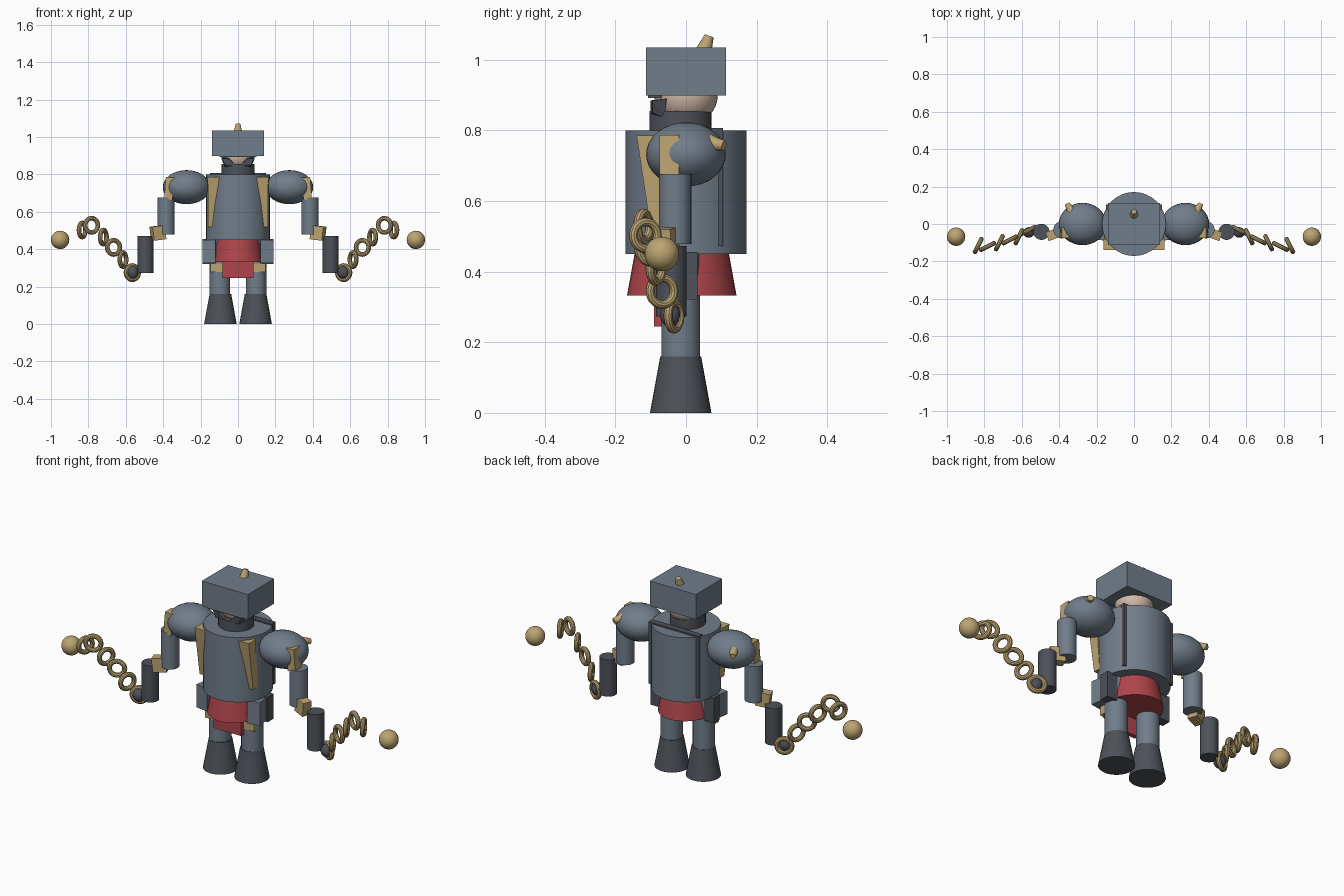
import bpy
import bmesh
from mathutils import Vector

if "Cube" in bpy.data.objects:
    bpy.data.objects.remove(bpy.data.objects["Cube"])


def make_material(name, rgb):
    mat = bpy.data.materials.new(name)
    mat.use_nodes = True
    mat.diffuse_color = (*rgb, 1)
    mat.node_tree.nodes["Principled BSDF"].inputs["Base Color"].default_value = (*rgb, 1)
    return mat


STEEL = make_material("blue steel", (0.165, 0.205, 0.255))
DARK = make_material("dark iron", (0.075, 0.084, 0.1))
GOLD = make_material("brass", (0.5, 0.37, 0.165))
RED = make_material("red cloth", (0.43, 0.06, 0.07))
SKIN = make_material("skin", (0.65, 0.49, 0.4))


def finish(name, mat, smooth=True):
    obj = bpy.context.object
    obj.name = name
    obj.data.materials.append(mat)
    bpy.ops.object.transform_apply(location=False, rotation=True, scale=True)
    if smooth:
        bpy.ops.object.shade_smooth_by_angle()
    return obj


def box(name, mat, center, size, rot=(0, 0, 0)):
    bpy.ops.mesh.primitive_cube_add(size=1, location=center, rotation=rot)
    bpy.context.object.scale = size
    return finish(name, mat, False)


def cone(name, mat, start, end, r1, r2=None, scale=(1, 1, 1)):
    """Cylinder or frustum between two points."""
    a, b = Vector(start), Vector(end)
    turn = (b - a).to_track_quat("Z", "Y").to_euler()
    bpy.ops.mesh.primitive_cone_add(vertices=32, radius1=r1, radius2=r1 if r2 is None else r2,
                                    depth=(b - a).length, location=(a + b) / 2, rotation=turn)
    bpy.context.object.scale = scale
    return finish(name, mat)


def ball(name, mat, center, radii):
    bpy.ops.mesh.primitive_uv_sphere_add(segments=32, ring_count=16, radius=1, location=center)
    bpy.context.object.scale = radii
    return finish(name, mat)


def ring(name, mat, center, normal):
    turn = Vector(normal).to_track_quat("Z", "Y").to_euler()
    bpy.ops.mesh.primitive_torus_add(major_segments=28, minor_segments=10, major_radius=0.038,
                                     minor_radius=0.0125, location=center, rotation=turn)
    return finish(name, mat)


def hull(name, mat, points):
    """Convex solid around a few corner points."""
    bm = bmesh.new()
    for p in points:
        bm.verts.new(p)
    bmesh.ops.convex_hull(bm, input=bm.verts[:])
    mesh = bpy.data.meshes.new(name)
    bm.to_mesh(mesh)
    bm.free()
    mesh.materials.append(mat)
    obj = bpy.data.objects.new(name, mesh)
    bpy.context.collection.objects.link(obj)
    return obj


# Head, helmet and collar
ball("head", SKIN, (0, 0, 0.9), (0.09, 0.09, 0.085))
box("helmet", STEEL, (0, 0, 0.967), (0.276, 0.226, 0.135))
cone("helmet_knob", GOLD, (0, 0.05, 1.025), (0, 0.066, 1.068), 0.023, 0.013)
cone("collar", DARK, (0, -0.016, 0.79), (0, -0.016, 0.855), 0.088)
box("visor_brim", DARK, (0, -0.088, 0.896), (0.2, 0.04, 0.008))

# Torso and back frame
cone("torso", STEEL, (0, 0, 0.45), (0, 0, 0.8), 0.171)
box("back_frame", DARK, (0, 0.098, 0.64), (0.3, 0.014, 0.335))
box("back_frame_top", DARK, (0, 0.088, 0.8), (0.3, 0.034, 0.014))

# Skirt and front flap
cone("skirt", RED, (0, -0.012, 0.333), (0, -0.012, 0.46), 0.155, 0.132, (0.9, 1, 1))
box("front_flap", RED, (0, -0.079, 0.32), (0.165, 0.024, 0.15))

for side, s in (("left", 1), ("right", -1)):
    def part(label):
        return side + "_" + label

    # Cheek guard
    hull(part("cheek_guard"), DARK,
         [(s * x, y, z) for x, y, z in (
             (0.085, -0.055, 0.89), (0.085, -0.095, 0.885), (0.05, -0.1, 0.885),
             (0.05, -0.06, 0.89), (0.01, -0.1, 0.845), (0.01, -0.06, 0.835),
             (0.07, -0.06, 0.835), (0.07, -0.095, 0.85))])

    # Chest trim, tapering downwards
    hull(part("chest_trim"), GOLD,
         [(s * x, y, 0.785) for x in (0.1, 0.162) for y in (-0.14, -0.08)] +
         [(s * x, y, 0.52) for x in (0.133, 0.16) for y in (-0.1, -0.06)])

    # Shoulder with stud and bracket
    ball(part("shoulder"), STEEL, (s * 0.275, 0, 0.732), (0.127, 0.113, 0.091))
    cone(part("shoulder_stud"), GOLD, (s * 0.335, 0.068, 0.765),
         (s * 0.357, 0.108, 0.757), 0.023, 0.014)
    box(part("shoulder_bracket"), GOLD, (s * 0.368, -0.047, 0.725), (0.045, 0.055, 0.12),
        (0, s * -0.08, 0))

    # Arm
    cone(part("upper_arm"), STEEL, (s * 0.385, -0.031, 0.478), (s * 0.385, -0.031, 0.676), 0.046)
    box(part("elbow"), GOLD, (s * 0.428, -0.055, 0.487), (0.07, 0.05, 0.075),
        (0, s * 0.12, s * -0.35))
    cone(part("forearm"), DARK, (s * 0.495, -0.042, 0.273), (s * 0.495, -0.042, 0.472), 0.043)
    ball(part("hand"), DARK, (s * 0.562, -0.045, 0.277), (0.03, 0.028, 0.034))

    # Chain of alternating links with a weight floating past its end
    links = [(0.565, -0.034, 0.275), (0.615, -0.068, 0.345), (0.665, -0.085, 0.41),
             (0.72, -0.1, 0.465), (0.783, -0.12, 0.528), (0.833, -0.115, 0.503)]
    for i, (x, y, z) in enumerate(links):
        normal = (s * 0.45, 0.9, 0) if i % 2 == 0 else (s * 0.9, 0.45, 0)
        ring(part("chain_link"), GOLD, (s * x, y, z), normal)
    ball(part("chain_weight"), GOLD, (s * 0.951, -0.068, 0.45), (0.049, 0.049, 0.049))

    # Hip pouch, its backing and buckle
    box(part("hip_pouch"), STEEL, (s * 0.147, -0.035, 0.388), (0.07, 0.11, 0.125), (0, 0, s * 0.15))
    box(part("hip_backing"), DARK, (s * 0.16, 0.008, 0.388), (0.06, 0.05, 0.135))
    box(part("buckle"), GOLD, (s * 0.115, -0.055, 0.3), (0.062, 0.035, 0.045))

    # Leg and boot
    cone(part("leg"), STEEL, (s * 0.097, -0.015, 0.15), (s * 0.097, -0.015, 0.46), 0.055)
    cone(part("boot"), DARK, (s * 0.094, -0.015, 0), (s * 0.094, -0.015, 0.16), 0.087, 0.058)
